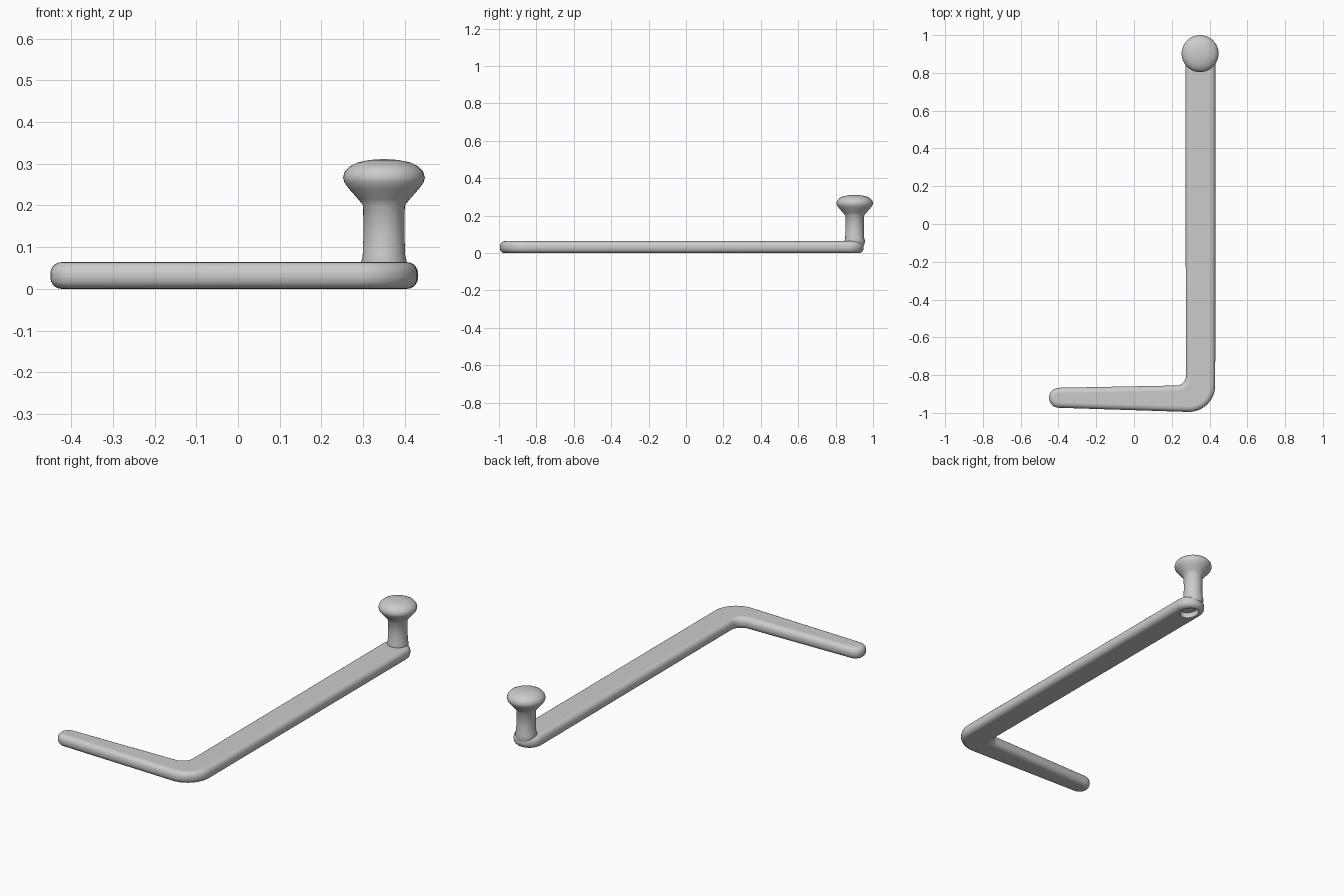
import bpy, bmesh
from math import sin, cos, pi, radians

cube = bpy.data.objects.get("Cube")
if cube:
    bpy.data.objects.remove(cube, do_unlink=True)

grey = bpy.data.materials.new("plain grey")
grey.use_nodes = True
grey.diffuse_color = (0.6, 0.6, 0.6, 1)
grey.node_tree.nodes["Principled BSDF"].inputs["Base Color"].default_value = grey.diffuse_color


def make_object(name, bm):
    bmesh.ops.recalc_face_normals(bm, faces=bm.faces)
    mesh = bpy.data.meshes.new(name)
    bm.to_mesh(mesh)
    bm.free()
    mesh.materials.append(grey)
    obj = bpy.data.objects.new(name, mesh)
    bpy.context.collection.objects.link(obj)
    return obj


def smooth(obj, angle=50):
    bpy.ops.object.select_all(action="DESELECT")
    obj.select_set(True)
    bpy.context.view_layer.objects.active = obj
    bpy.ops.object.shade_smooth_by_angle(angle=radians(angle))


def arc(x, y, r, start, end, steps=12):
    angles = [radians(start + (end - start) * i / steps) for i in range(steps + 1)]
    return [(x + r * cos(a), y + r * sin(a)) for a in angles]


def extrude_outline(name, points, bottom, top):
    bm = bmesh.new()
    face = bm.faces.new([bm.verts.new((x, y, bottom)) for x, y in points])
    new = bmesh.ops.extrude_face_region(bm, geom=[face])["geom"]
    for v in new:
        if isinstance(v, bmesh.types.BMVert):
            v.co.z = top
    return make_object(name, bm)


def lathe(name, profile, x, y, sides=40):
    bm = bmesh.new()
    rings = [[bm.verts.new((x + r * cos(2 * pi * i / sides), y + r * sin(2 * pi * i / sides), z))
              for i in range(sides)] for r, z in profile]
    for low, high in zip(rings, rings[1:]):
        for i in range(sides):
            j = (i + 1) % sides
            bm.faces.new((low[i], low[j], high[j], high[i]))
    bm.faces.new(rings[0])
    bm.faces.new(rings[-1])
    return make_object(name, bm)


# L-shaped flat bar: tapered short arm, rounded elbow, long arm
outline = (arc(-0.397, -0.92, 0.053, 90, 270)
           + arc(0.29, -0.855, 0.14, -90, 0)
           + arc(0.352, 0.87, 0.08, 0, 180, 20)
           + arc(0.225, -0.805, 0.05, 0, -90, 8))
bar = extrude_outline("bent_bar", outline, 0.0, 0.064)
bevel = bar.modifiers.new("rounded edges", "BEVEL")
bevel.width = 0.027
bevel.segments = 5
bevel.limit_method = "ANGLE"
bevel.angle_limit = radians(60)

# Shallow oval recess under the post
oval = [(0.35 + (x - 0.35) * 0.8, y) for x, y in arc(0.35, 0.87, 0.055, 0, 345, 23)]
cutter = extrude_outline("recess_cutter", oval, -0.05, 0.03)
cutter.hide_render = True
cutter.hide_set(True)
cut = bar.modifiers.new("recess", "BOOLEAN")
cut.operation = "DIFFERENCE"
cut.object = cutter
smooth(bar)

# Upright post with a flared mushroom knob
knob = lathe("post_and_knob", [
    (0.05, 0.04), (0.055, 0.064), (0.051, 0.08), (0.049, 0.13), (0.05, 0.2),
    (0.062, 0.215), (0.084, 0.24), (0.095, 0.255), (0.098, 0.267), (0.094, 0.281),
    (0.083, 0.293), (0.064, 0.303), (0.035, 0.309), (0.008, 0.311)], 0.35, 0.902)
smooth(knob)
